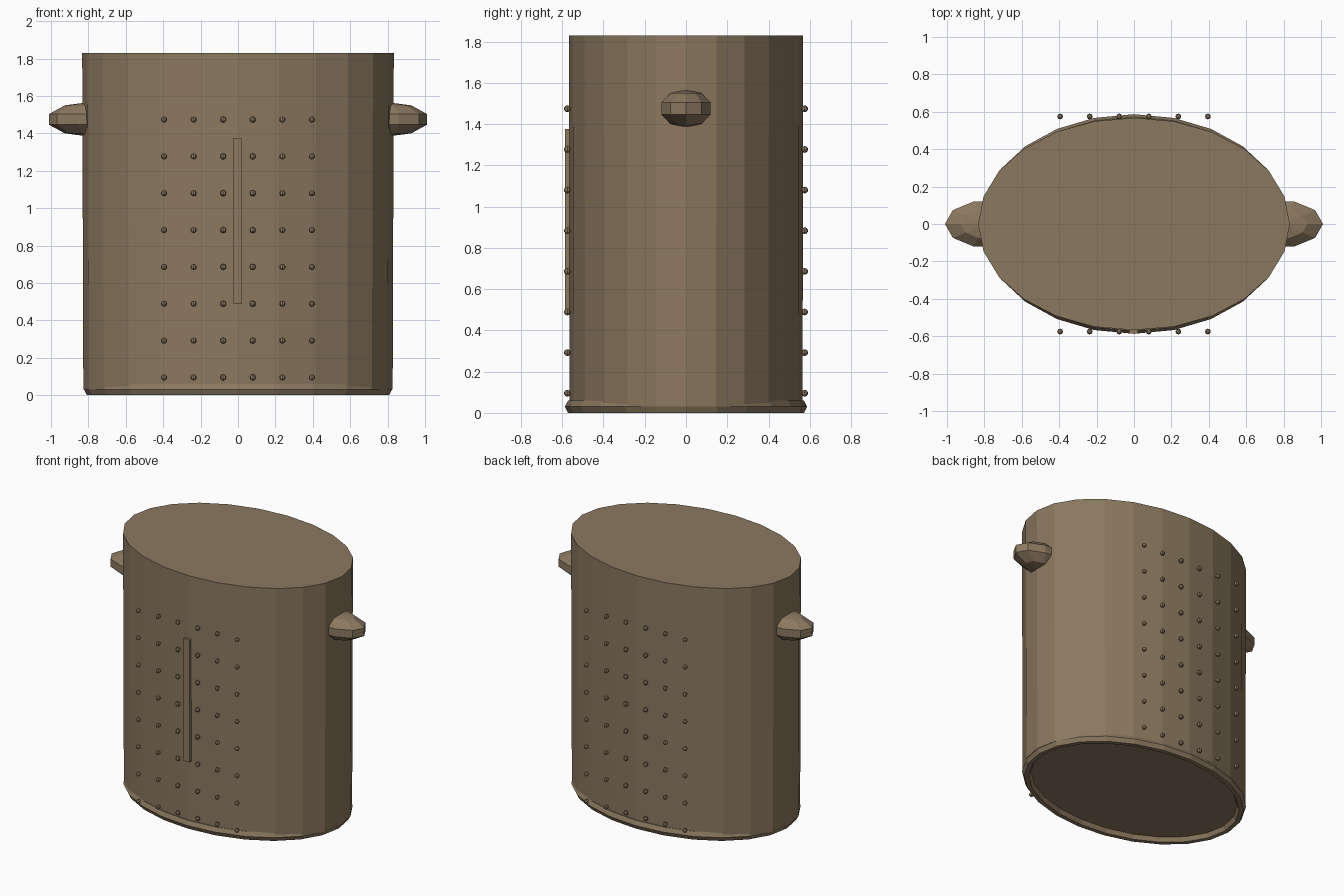
import bpy, bmesh
from math import cos, sin, pi, radians
from mathutils import Matrix, Vector

cube = bpy.data.objects.get("Cube")
if cube:
    bpy.data.objects.remove(cube, do_unlink=True)

brown = bpy.data.materials.new("warm_brown")
brown.use_nodes = True
colour = (0.26, 0.19, 0.115, 1)
brown.diffuse_color = colour
brown.node_tree.nodes["Principled BSDF"].inputs["Base Color"].default_value = colour

SIDES = 24


def finish(name, bm):
    bmesh.ops.recalc_face_normals(bm, faces=bm.faces)
    mesh = bpy.data.meshes.new(name)
    bm.to_mesh(mesh)
    bm.free()
    mesh.materials.append(brown)
    obj = bpy.data.objects.new(name, mesh)
    bpy.context.collection.objects.link(obj)
    return obj


def ellipse(bm, rx, ry, z):
    return [bm.verts.new((rx * cos(2 * pi * i / SIDES), ry * sin(2 * pi * i / SIDES), z))
            for i in range(SIDES)]


def bridge(bm, a, b):
    for i in range(SIDES):
        j = (i + 1) % SIDES
        bm.faces.new((a[i], a[j], b[j], b[i]))


# Oval drum, very slightly wider at the top
bm = bmesh.new()
low = ellipse(bm, 0.827, 0.565, 0.03)
high = ellipse(bm, 0.833, 0.568, 1.83)
bridge(bm, low, high)
bm.faces.new(low)
bm.faces.new(high)
finish("drum_body", bm)

# Six-sided rolled hoop around the foot
bm = bmesh.new()
hoops = []
for k in range(6):
    a = k * pi / 3
    hoops.append(ellipse(bm, 0.793 + 0.03 * cos(a), 0.557 + 0.03 * cos(a), 0.03 + 0.0346 * sin(a)))
for k in range(6):
    bridge(bm, hoops[k], hoops[(k + 1) % 6])
finish("base_hoop", bm)

# Faceted side knobs
for side, name in ((1, "left_knob"), (-1, "right_knob")):
    bm = bmesh.new()
    bmesh.ops.create_uvsphere(bm, u_segments=10, v_segments=5, radius=1,
                              matrix=Matrix.Rotation(radians(18), 4, "Z"))
    bmesh.ops.scale(bm, vec=(0.232, 0.1325, 0.0925), verts=bm.verts)
    bmesh.ops.translate(bm, vec=(side * 0.79, 0, 1.475), verts=bm.verts)
    finish(name, bm)

# Grids of rivets on front and back
for y, name in ((-0.575, "front_rivets"), (0.575, "back_rivets")):
    bm = bmesh.new()
    for row in range(8):
        for col in range(6):
            spot = Vector(((col - 2.5) * 0.158, y, 0.095 + row * 0.197))
            bmesh.ops.create_uvsphere(bm, u_segments=8, v_segments=5, radius=0.0165,
                                      matrix=Matrix.Translation(spot))
    finish(name, bm)

# Narrow upright strip on the front
bm = bmesh.new()
bmesh.ops.create_cube(bm, size=1)
bmesh.ops.scale(bm, vec=(0.048, 0.03, 0.885), verts=bm.verts)
bmesh.ops.translate(bm, vec=(-0.003, -0.571, 0.933), verts=bm.verts)
finish("front_strip", bm)
